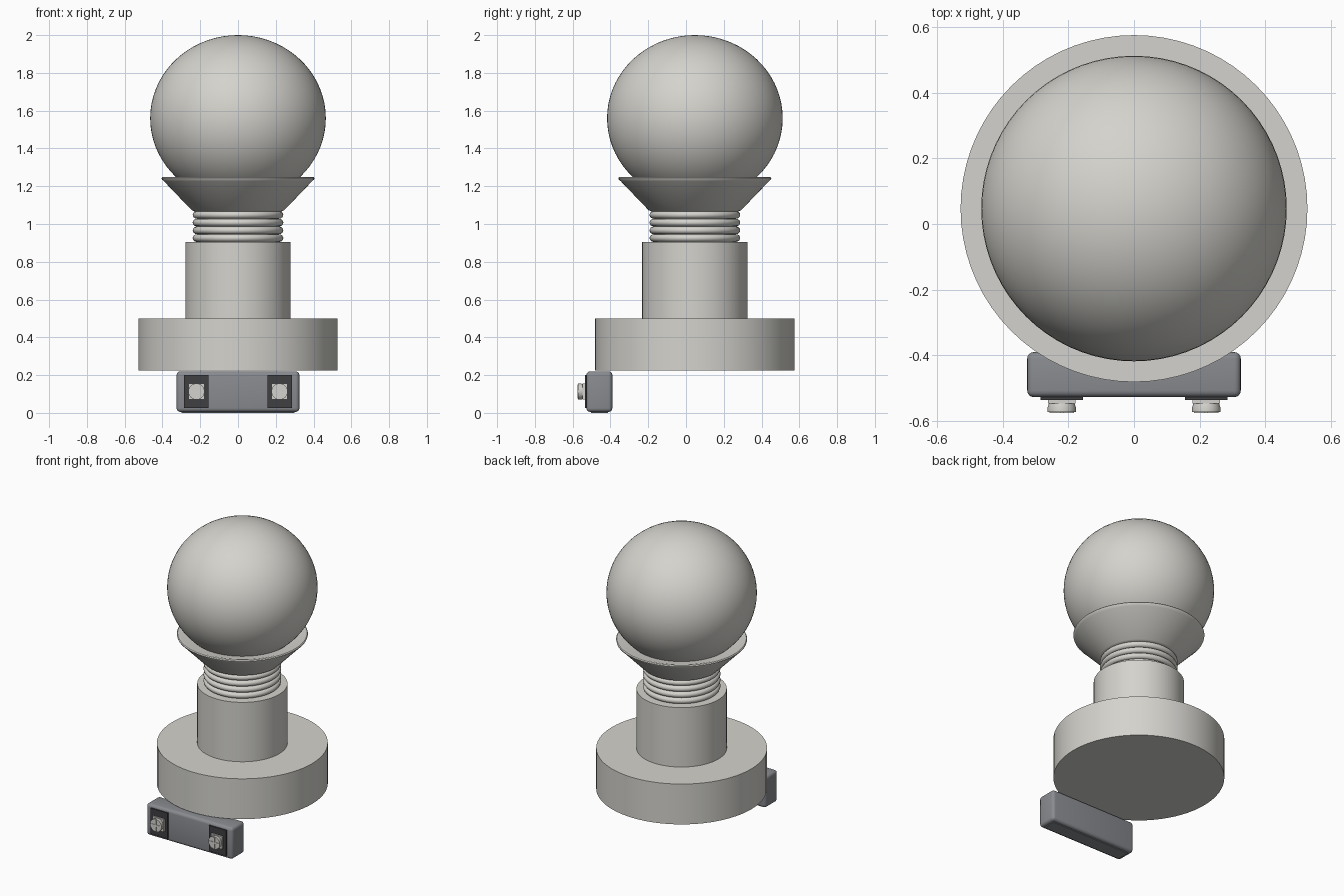
import bpy, bmesh, math
from mathutils import Matrix

cube = bpy.data.objects.get("Cube")
if cube:
    bpy.data.objects.remove(cube, do_unlink=True)

AXIS_Y = 0.047


def material(name, rgb):
    mat = bpy.data.materials.new(name)
    mat.use_nodes = True
    mat.diffuse_color = (*rgb, 1)
    mat.node_tree.nodes["Principled BSDF"].inputs["Base Color"].default_value = (*rgb, 1)
    return mat


PALE = material("pale_warm_grey", (0.66, 0.65, 0.61))
GREY = material("mid_grey", (0.25, 0.26, 0.28))
DARK = material("dark_grey", (0.05, 0.05, 0.055))


def finish(name, bm, mat, location, bevel=0.0, segments=4):
    """Round the sharp edges, then turn the bmesh into a smooth-shaded object."""
    if bevel:
        sharp = [e for e in bm.edges if e.is_manifold and e.calc_face_angle() > 0.6]
        bmesh.ops.bevel(bm, geom=sharp, offset=bevel, segments=segments,
                        profile=0.5, affect='EDGES', clamp_overlap=True)
    bmesh.ops.recalc_face_normals(bm, faces=bm.faces)
    mesh = bpy.data.meshes.new(name)
    bm.to_mesh(mesh)
    bm.free()
    mesh.materials.append(mat)
    obj = bpy.data.objects.new(name, mesh)
    obj.location = location
    bpy.context.collection.objects.link(obj)
    bpy.ops.object.select_all(action='DESELECT')
    obj.select_set(True)
    bpy.context.view_layer.objects.active = obj
    bpy.ops.object.shade_smooth_by_angle(angle=math.radians(35))
    return obj


def lathe(name, profile, mat, bevel=0.0, sides=72, location=(0, AXIS_Y, 0), rotation=None):
    """Revolve (radius, height) points around z and cap both ends."""
    bm = bmesh.new()
    rings = [[bm.verts.new((r * math.cos(2 * math.pi * i / sides),
                            r * math.sin(2 * math.pi * i / sides), z))
              for i in range(sides)] for r, z in profile]
    for low, high in zip(rings, rings[1:]):
        for i in range(sides):
            j = (i + 1) % sides
            bm.faces.new((low[i], low[j], high[j], high[i]))
    bm.faces.new(rings[0])
    bm.faces.new(rings[-1])
    if rotation:
        bmesh.ops.transform(bm, matrix=rotation, verts=bm.verts)
    return finish(name, bm, mat, location, bevel)


def box(name, size, location, mat, bevel=0.0, turn=0.0):
    bm = bmesh.new()
    bmesh.ops.create_cube(bm, size=1)
    bmesh.ops.scale(bm, vec=size, verts=bm.verts)
    bmesh.ops.rotate(bm, matrix=Matrix.Rotation(turn, 3, 'Y'), verts=bm.verts)
    return finish(name, bm, mat, location, bevel)


# Base and socket
lathe("round_base", [(0.528, 0.225), (0.528, 0.5)], PALE, bevel=0.045)
lathe("socket_body", [(0.279, 0.495), (0.279, 0.905)], PALE, bevel=0.03)

# Threaded neck: rounded ridges around a core
ridges, bottom, pitch = 4, 0.905, 0.041
neck = [(0.218, bottom - 0.02)]
for k in range(ridges):
    for s in range(9):
        a = math.pi * s / 8
        neck.append((0.218 + 0.022 * math.sin(a),
                     bottom + pitch * (k + 0.5 - 0.49 * math.cos(a))))
neck.append((0.218, bottom + pitch * ridges + 0.02))
lathe("threaded_neck", neck, PALE)

# Flared collar with a thin rim
lathe("flared_collar", [(0.228, 1.066), (0.245, 1.073), (0.392, 1.226), (0.403, 1.236),
                        (0.405, 1.243), (0.400, 1.249), (0.385, 1.249), (0.34, 1.235)], PALE)

# Slightly flattened globe
globe = bmesh.new()
bmesh.ops.create_uvsphere(globe, u_segments=72, v_segments=36, radius=0.465)
bmesh.ops.scale(globe, vec=(1, 1, 0.44 / 0.465), verts=globe.verts)
finish("globe", globe, PALE, (0, AXIS_Y, 1.56))

# Terminal block with two mirrored screw terminals
box("terminal_block", (0.65, 0.137, 0.215), (0, -0.4585, 0.1125), GREY, bevel=0.02)
box("block_foot", (0.6, 0.09, 0.01), (0, -0.4585, 0.005), GREY)
FORWARD = Matrix.Rotation(math.pi / 2, 4, 'X')
for side, label in ((-1, "right"), (1, "left")):
    x, z = side * 0.22, 0.113
    box(label + "_terminal_plate", (0.13, 0.009, 0.175), (x, -0.531, z), DARK)
    box(label + "_clamp", (0.085, 0.012, 0.085), (x, -0.541, z), PALE)
    lathe(label + "_screw_head", [(0.039, 0), (0.043, 0.012), (0.043, 0.026)], PALE,
          sides=32, location=(x, -0.546, z), rotation=FORWARD)
    for n, turn in enumerate((0, math.pi / 2)):
        box(f"{label}_screw_cross_{n + 1}", (0.075, 0.006, 0.012),
            (x, -0.572, z), PALE, turn=turn)
